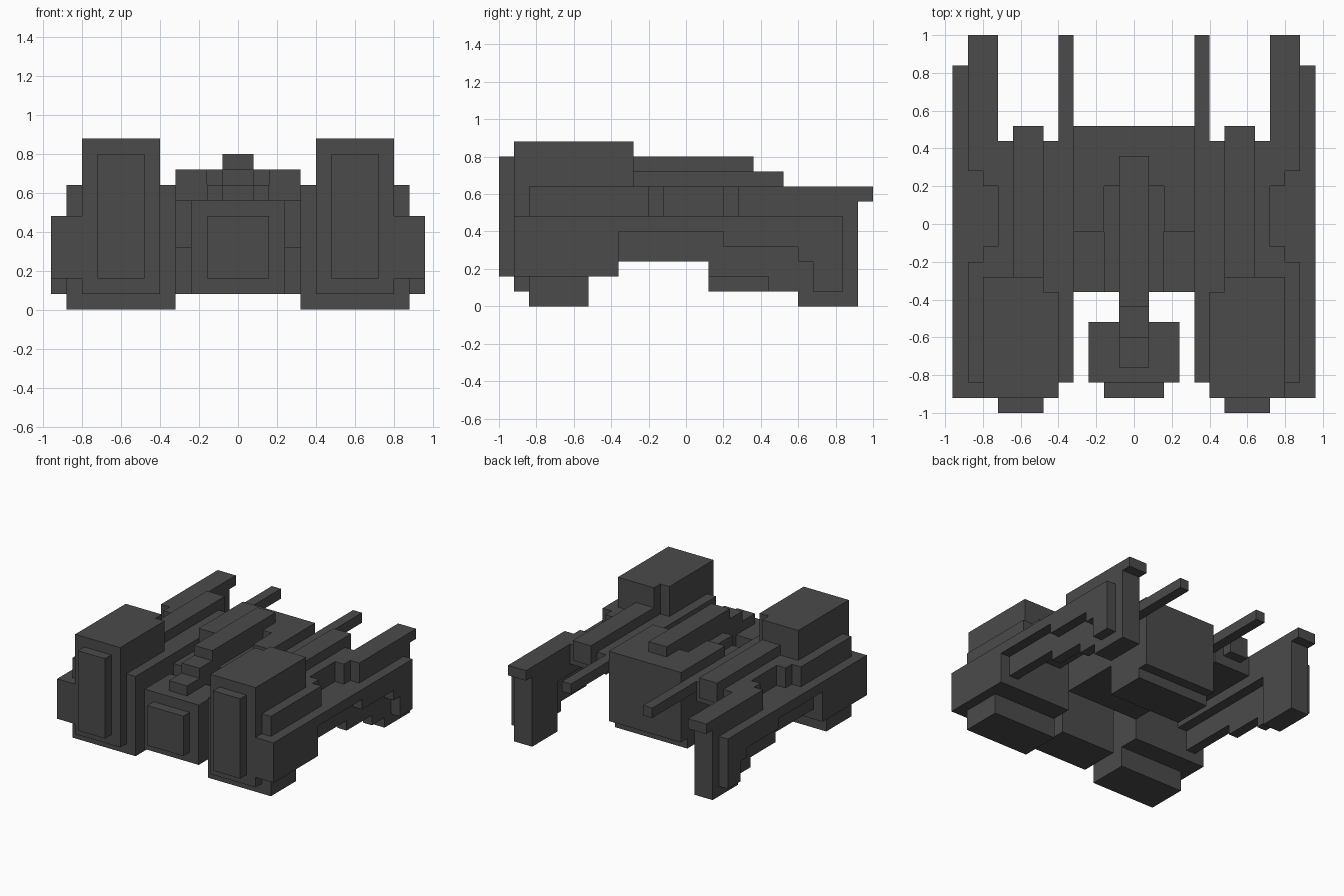
import bpy, bmesh

grey = bpy.data.materials.new("dark grey")
grey.diffuse_color = (0.07, 0.07, 0.07, 1)


def prism(name, x0, x1, profile, mirror=False):
    """Extrude a (y, z) side profile from x0 to x1, optionally mirrored across x."""
    bm = bmesh.new()
    face = bm.faces.new([bm.verts.new((x0, y, z)) for y, z in profile])
    ext = bmesh.ops.extrude_face_region(bm, geom=[face])
    moved = [v for v in ext["geom"] if isinstance(v, bmesh.types.BMVert)]
    bmesh.ops.translate(bm, verts=moved, vec=(x1 - x0, 0, 0))
    bmesh.ops.recalc_face_normals(bm, faces=bm.faces)
    mesh = bpy.data.meshes.new(name)
    bm.to_mesh(mesh)
    bm.free()
    mesh.materials.append(grey)
    obj = bpy.data.objects.new(name, mesh)
    bpy.context.collection.objects.link(obj)
    if mirror:
        mod = obj.modifiers.new("mirror", 'MIRROR')
        mod.use_mirror_merge = False
    return obj


def box(name, x, y, z, mirror=False):
    return prism(name, x[0], x[1],
                 [(y[0], z[0]), (y[1], z[0]), (y[1], z[1]), (y[0], z[1])], mirror)


# Central hull: low front deck, raised sides around a sunken channel, deep rear
prism("hull_side", 0.16, 0.32,
      [(-0.36, 0.32), (0.12, 0.32), (0.12, 0.08), (0.44, 0.08), (0.44, 0.16), (0.52, 0.16),
       (0.52, 0.72), (-0.04, 0.72), (-0.04, 0.56), (-0.36, 0.56)], True)
prism("hull_centre", -0.16, 0.16,
      [(-0.36, 0.32), (0.12, 0.32), (0.12, 0.08), (0.44, 0.08), (0.44, 0.16), (0.52, 0.16),
       (0.52, 0.72), (0.20, 0.72), (0.20, 0.64), (-0.36, 0.64)])

# Spine stepping down onto the nose
prism("spine", -0.08, 0.08,
      [(-0.76, 0.56), (-0.52, 0.56), (-0.52, 0.48), (-0.36, 0.48), (-0.36, 0.64), (0.36, 0.64),
       (0.36, 0.80), (-0.44, 0.80), (-0.44, 0.72), (-0.60, 0.72), (-0.60, 0.64), (-0.76, 0.64)])

# Nose block and its front plate
box("nose", (-0.24, 0.24), (-0.84, -0.52), (0.08, 0.56))
box("nose_plate", (-0.16, 0.16), (-0.92, -0.84), (0.16, 0.48))

# Front pods with face plates and feet
box("pod", (0.48, 0.80), (-0.92, -0.28), (0.48, 0.88), True)
box("pod_inner", (0.40, 0.48), (-0.92, -0.36), (0.48, 0.88), True)
prism("pod_base", 0.40, 0.80,
      [(-0.92, 0.08), (-0.52, 0.08), (-0.52, 0.16), (-0.36, 0.16), (-0.36, 0.48), (-0.92, 0.48)],
      True)
box("pod_plate", (0.48, 0.72), (-1.00, -0.92), (0.16, 0.80), True)
box("front_foot", (0.32, 0.88), (-0.84, -0.52), (0.00, 0.16), True)

# Inner wall of each pod running back into a thin rail
prism("inner_rail", 0.32, 0.40,
      [(-0.84, 0.16), (-0.36, 0.16), (-0.36, 0.56), (1.00, 0.56), (1.00, 0.64), (-0.84, 0.64)],
      True)

# Side body with raised roof bar
box("side_body", (0.40, 0.72), (-0.36, 0.44), (0.48, 0.64), True)
box("roof_bar", (0.48, 0.64), (-0.28, 0.52), (0.56, 0.72), True)

# Rear leg with stepped underside, inner column and overhanging tail
prism("rear_leg", 0.80, 0.88,
      [(-0.36, 0.24), (0.12, 0.24), (0.12, 0.16), (0.44, 0.16), (0.44, 0.08), (0.60, 0.08),
       (0.60, 0.00), (0.92, 0.00), (0.92, 0.56), (1.00, 0.56), (1.00, 0.64), (0.28, 0.64),
       (0.28, 0.48), (-0.36, 0.48)], True)
prism("rear_leg_inner", 0.72, 0.80,
      [(-0.36, 0.40), (0.60, 0.40), (0.60, 0.00), (0.92, 0.00), (0.92, 0.56), (1.00, 0.56),
       (1.00, 0.64), (0.28, 0.64), (0.28, 0.48), (-0.36, 0.48)], True)

# Shoulder ledges either side of the waist recess
box("front_shoulder", (0.80, 0.88), (-0.84, -0.20), (0.48, 0.64), True)
box("front_waist_step", (0.72, 0.80), (-0.28, -0.12), (0.48, 0.64), True)
box("rear_waist_step", (0.72, 0.80), (0.20, 0.28), (0.48, 0.64), True)

# Outer skirt with stepped lower edge
box("skirt_front", (0.80, 0.88), (-0.92, -0.36), (0.16, 0.48), True)
prism("skirt", 0.88, 0.96,
      [(-0.92, 0.16), (-0.36, 0.16), (-0.36, 0.40), (0.20, 0.40), (0.20, 0.32), (0.60, 0.32),
       (0.60, 0.24), (0.68, 0.24), (0.68, 0.08), (0.84, 0.08), (0.84, 0.48), (-0.92, 0.48)], True)
